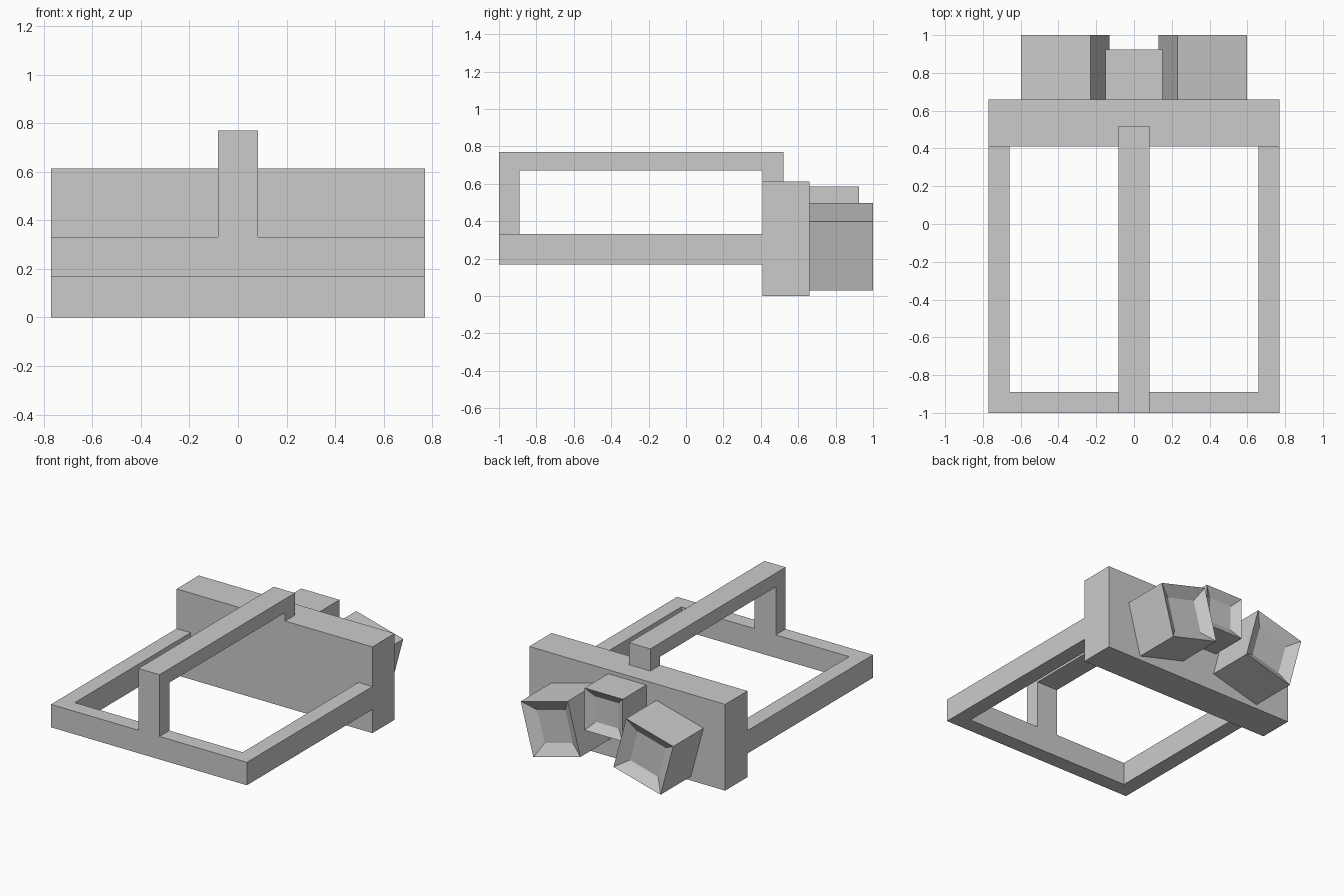
import bpy, bmesh, math
from mathutils import Matrix

if "Cube" in bpy.data.objects:
    bpy.data.objects.remove(bpy.data.objects["Cube"])


def finish(bm, name):
    bmesh.ops.recalc_face_normals(bm, faces=bm.faces)
    me = bpy.data.meshes.new(name)
    bm.to_mesh(me)
    bm.free()
    ob = bpy.data.objects.new(name, me)
    bpy.context.collection.objects.link(ob)
    return ob


def prism(name, points, offset):
    """Extrude a flat outline of 3D points along an offset."""
    bm = bmesh.new()
    face = bm.faces.new([bm.verts.new(p) for p in points])
    ext = bmesh.ops.extrude_face_region(bm, geom=[face], use_keep_orig=True)
    verts = [g for g in ext["geom"] if isinstance(g, bmesh.types.BMVert)]
    bmesh.ops.translate(bm, verts=verts, vec=offset)
    return finish(bm, name)


def socket(name, x, z, size, depth, roll, margin, recess):
    """Square block on the back of the plate with a recessed rear face."""
    bm = bmesh.new()
    bmesh.ops.create_cube(bm, size=1, matrix=Matrix.Diagonal((size, depth, size, 1)))
    bm.normal_update()
    back = max(bm.faces, key=lambda f: f.calc_center_median().y)
    bmesh.ops.inset_region(bm, faces=[back], thickness=margin, use_even_offset=True)
    bmesh.ops.translate(bm, verts=list(back.verts), vec=(0, -recess, 0))
    bm.transform(Matrix.Translation((x, PLATE_BACK + depth / 2, z))
                 @ Matrix.Rotation(math.radians(roll), 4, 'Y'))
    return finish(bm, name)


W = 0.77            # half width
PLATE_FRONT, PLATE_BACK = 0.41, 0.66
BAR = 0.11          # frame bar thickness

# Upright plate
prism("back_plate", [(-W, PLATE_FRONT, 0), (W, PLATE_FRONT, 0),
                     (W, PLATE_BACK, 0), (-W, PLATE_BACK, 0)], (0, 0, 0.613))

# U-shaped lower frame
outline = [(-W, PLATE_FRONT), (-W, -1), (W, -1), (W, PLATE_FRONT),
           (W - BAR, PLATE_FRONT), (W - BAR, -1 + BAR),
           (-W + BAR, -1 + BAR), (-W + BAR, PLATE_FRONT)]
prism("lower_frame", [(x, y, 0.168) for x, y in outline], (0, 0, 0.163))

# Raised centre handle: front post, long bar, short rear foot
side = [(-1, 0.331), (-1, 0.77), (0.52, 0.77), (0.52, 0.613),
        (PLATE_FRONT, 0.613), (PLATE_FRONT, 0.672), (-0.89, 0.672), (-0.89, 0.331)]
prism("top_handle", [(-0.083, y, z) for y, z in side], (0.166, 0, 0))

# Rear sockets: one straight in the centre, two tilted at the sides
socket("centre_socket", 0, 0.435, 0.30, 0.265, 0, 0.06, 0.04)
for s, label in ((-1, "left"), (1, "right")):
    socket(label + "_socket", s * 0.365, 0.263, 0.383, 0.34, s * 15, 0.077, 0.05)
